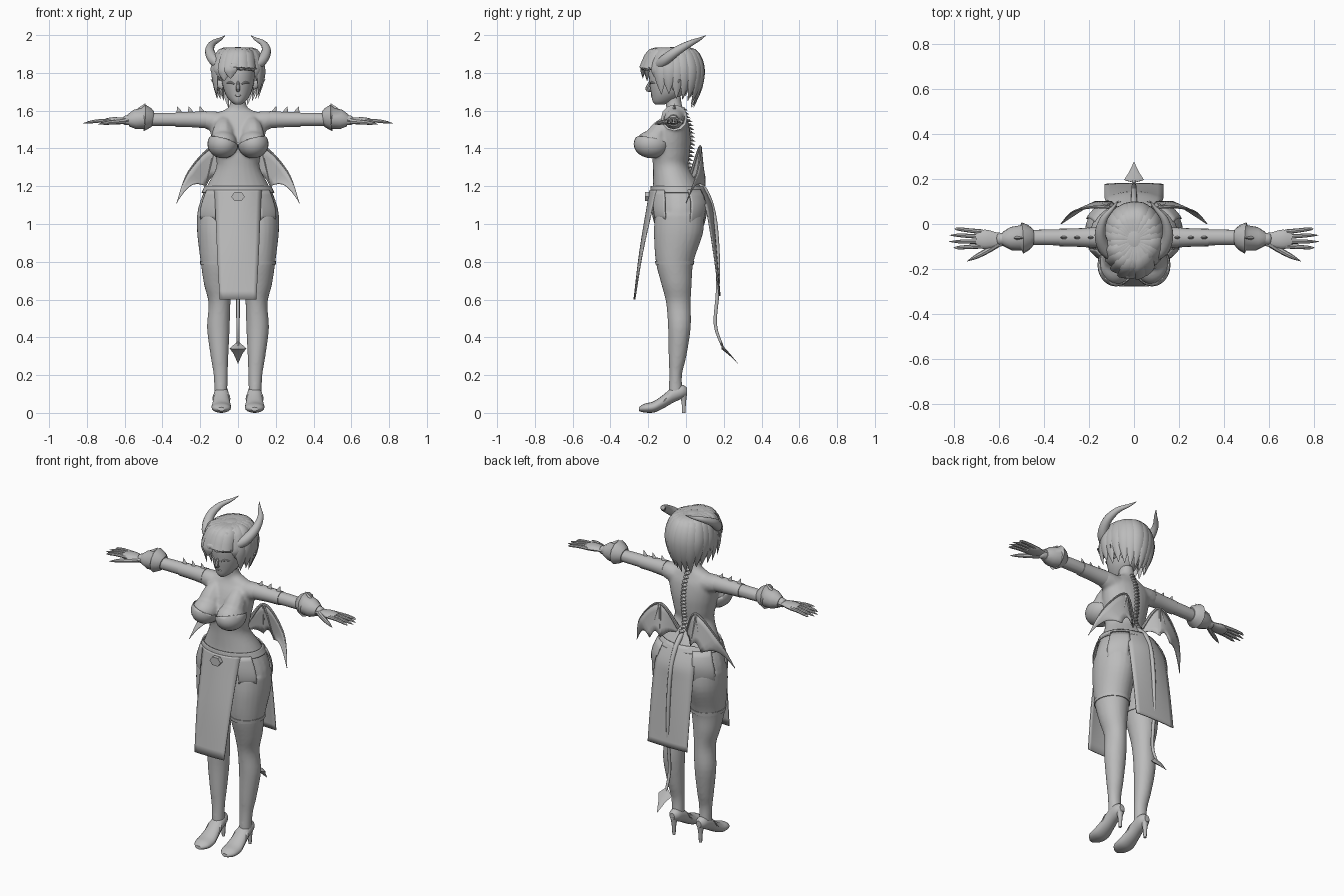
import bpy, bmesh, math, random
from mathutils import Vector, Matrix

if "Cube" in bpy.data.objects:
    bpy.data.objects.remove(bpy.data.objects["Cube"])
random.seed(4)

grey = bpy.data.materials.new("plain grey")
grey.use_nodes = True
grey.diffuse_color = (0.5, 0.5, 0.5, 1)
grey.node_tree.nodes["Principled BSDF"].inputs["Base Color"].default_value = (0.5, 0.5, 0.5, 1)


def finish(bm, name, mirror=False, thick=0):
    bmesh.ops.remove_doubles(bm, verts=bm.verts, dist=0.0001)
    bmesh.ops.recalc_face_normals(bm, faces=bm.faces)
    for f in bm.faces:
        f.smooth = True
    for e in bm.edges:
        e.smooth = e.calc_face_angle(0) < 0.75
    mesh = bpy.data.meshes.new(name)
    bm.to_mesh(mesh)
    bm.free()
    mesh.materials.append(grey)
    ob = bpy.data.objects.new(name, mesh)
    bpy.context.scene.collection.objects.link(ob)
    if thick:
        mod = ob.modifiers.new("thickness", "SOLIDIFY")
        mod.thickness, mod.offset = thick, 0
    if mirror:
        ob.modifiers.new("mirror", "MIRROR")
    return ob


def spline(rows, k=4):
    ext = [rows[0]] + list(rows) + [rows[-1]]
    out = []
    for quad in zip(ext, ext[1:], ext[2:], ext[3:]):
        for i in range(k):
            t = i / k
            out.append(tuple(q + t / 2 * (r - p + t * (2*p - 5*q + 4*r - s + t * (3*(q - r) + s - p)))
                             for p, q, r, s in zip(*quad)))
    return out + [tuple(rows[-1])]


def loft(bm, rings, n=16):
    loops = []
    for c, u, v in rings:
        turn = [2 * math.pi * i / n for i in range(n)]
        loops.append([bm.verts.new(c + u * math.cos(a) + v * math.sin(a)) for a in turn])
    for a, b in zip(loops, loops[1:]):
        for i in range(n):
            j = (i + 1) % n
            bm.faces.new((a[i], a[j], b[j], b[i]))
    bm.faces.new(loops[0])
    bm.faces.new(loops[-1])


def stack(bm, rows, s=1, n=24):
    # horizontal ellipses: z, x, y, x radius, y radius
    loft(bm, [(Vector((x * s, y, z)), Vector((rx, 0, 0)), Vector((0, ry, 0)))
              for z, x, y, rx, ry in rows], n)


def tube(bm, rows, side, flat=1, n=10, k=4):
    # round or flattened limb along x, y, z, radius
    rows = spline(rows, k)
    pts = [Vector(r[:3]) for r in rows]
    rings = []
    for i, p in enumerate(pts):
        t = (pts[min(i + 1, len(pts) - 1)] - pts[max(i - 1, 0)]).normalized()
        u = Vector(side)
        u = (u - t * u.dot(t)).normalized()
        r = max(rows[i][3], 0.001)
        rings.append((p, u * r, u.cross(t) * r * flat))
    loft(bm, rings, n)


def ball(bm, centre, size, n=24):
    m = Matrix.Translation(centre) @ Matrix.Diagonal((*size, 1))
    bmesh.ops.create_uvsphere(bm, u_segments=n, v_segments=n // 2, radius=1, matrix=m)


def cut(bm, point, normal):
    bmesh.ops.bisect_plane(bm, geom=bm.verts[:] + bm.edges[:] + bm.faces[:],
                           plane_co=point, plane_no=normal, clear_outer=True)


def grid(bm, rows):
    vs = [[bm.verts.new(p) for p in row] for row in rows]
    for a, b in zip(vs, vs[1:]):
        for i in range(len(a) - 1):
            bm.faces.new((a[i], a[i + 1], b[i + 1], b[i]))


X, Y, Z = (1, 0, 0), (0, 1, 0), (0, 0, 1)

# Body: overlapping lofts fused into one skin
torso = spline([(.93, 0, -.04, .12, .09), (.98, 0, -.035, .19, .125), (1.05, 0, -.035, .215, .145),
                (1.12, 0, -.035, .2, .15), (1.2, 0, -.05, .165, .125), (1.3, 0, -.08, .115, .095),
                (1.37, 0, -.08, .122, .1), (1.45, 0, -.075, .14, .1), (1.53, 0, -.065, .15, .08),
                (1.58, 0, -.06, .12, .055), (1.61, 0, -.06, .06, .045), (1.64, 0, -.065, .042, .042),
                (1.7, 0, -.07, .04, .04)])
leg = spline([(1.05, .105, -.035, .112, .13), (.95, .11, -.04, .106, .13), (.8, .105, -.06, .093, .1),
              (.68, .105, -.05, .075, .08), (.58, .098, -.04, .058, .065), (.45, .104, -.035, .06, .06),
              (.3, .098, -.045, .047, .047), (.2, .092, -.055, .037, .034), (.1, .09, -.055, .034, .038)])
bm = bmesh.new()
stack(bm, torso)
for s in (1, -1):
    stack(bm, leg, s)
    ball(bm, (s * .08, -.18, 1.425), (.076, .089, .07))
    tube(bm, [(s * .07, -.08, 1.55, .035), (s * .078, -.13, 1.5, .055), (s * .08, -.165, 1.44, .066)], X)
    tube(bm, [(s * .06, -.06, 1.53, .06), (s * .15, -.06, 1.548, .05), (s * .22, -.06, 1.553, .038),
              (s * .45, -.06, 1.553, .035), (s * .61, -.068, 1.548, .026)], Y, n=16)
body = finish(bm, "body")
mod = body.modifiers.new("fuse", "REMESH")
mod.mode, mod.voxel_size, mod.use_smooth_shade = "VOXEL", 0.009, True
mod = body.modifiers.new("soften", "SMOOTH")
mod.iterations = 4

# Head, with nose, lips, eyelids and pointed ears
bm = bmesh.new()
stack(bm, spline([(1.632, 0, -.14, .015, .022), (1.65, 0, -.122, .04, .055), (1.69, 0, -.1, .068, .085),
                  (1.75, 0, -.088, .085, .106), (1.82, 0, -.08, .09, .115), (1.9, 0, -.07, .07, .09),
                  (1.93, 0, -.07, .02, .03)]))
tube(bm, [(0, -.185, 1.76, .006), (0, -.205, 1.715, .011), (0, -.18, 1.705, .006)], X, n=8)
ball(bm, (0, -.178, 1.68), (.018, .008, .006), 12)
for s in (1, -1):
    tube(bm, [(s * .018, -.19, 1.74, .003), (s * .04, -.182, 1.75, .006), (s * .062, -.166, 1.745, .002)], Z, n=6)
    tube(bm, [(s * .075, -.07, 1.73, .022), (s * .11, -.055, 1.745, .018), (s * .145, -.03, 1.765, .001)], Z, .4)
finish(bm, "head")

# Hair: a cap and overlapping tapered locks
bm = bmesh.new()
ball(bm, (0, -.065, 1.81), (.122, .148, .128))
cut(bm, (0, -.13, 1.81), (0, -.7, -1))
finish(bm, "hair_cap")
bm = bmesh.new()
for tier, count in enumerate((22, 16)):
    for i in range(count):
        a = 2 * math.pi * (i + tier / 2) / count - math.pi
        front = abs(a) < 0.95
        back = (1 - math.cos(a)) / 2
        low = (1.76 if a < 0.1 else 1.81) if front else 1.71 - .09 * back
        low += random.uniform(-.015, .02) + tier * .05
        grow = 1 - tier * .03 + random.uniform(-.02, .03)
        rows = []
        for reach, z, r in ((.2, 1.93, .012), (.72, 1.915, .034), (.98, 1.83, .036),
                            (1.0 - .08 * back, (1.83 + low) / 2, .028), (1.0 - .32 * back, low, .001)):
            b = a - (.3 * reach if front else 0)
            rows.append((math.sin(b) * .132 * reach * grow, -.07 - math.cos(b) * .162 * reach * grow, z, r))
        tube(bm, rows, (math.cos(a), math.sin(a), 0), .35, 8, 3)
finish(bm, "hair_locks")

# Horns
bm = bmesh.new()
tube(bm, [(.07, -.15, 1.83, .027), (.125, -.115, 1.865, .029), (.15, -.05, 1.915, .025),
          (.135, .02, 1.955, .017), (.095, .07, 1.978, .009), (.068, .105, 1.998, .001)], (1, -.3, -.5), n=12)
finish(bm, "horns", True)

# Hands with slim pointed fingers
bm = bmesh.new()
tube(bm, [(.56, -.066, 1.547, .026), (.61, -.07, 1.549, .033), (.66, -.068, 1.548, .043),
          (.7, -.068, 1.545, .034)], Y, .42, 14)
for y0, y1, tip in ((-.035, -.022, .795), (-.056, -.05, .818), (-.078, -.078, .82), (-.098, -.105, .80)):
    tube(bm, [(.67, y0, 1.547, .011), (.73, (y0 + y1) / 2, 1.546, .0095),
              (.78, y1, 1.54, .0075), (tip, y1, 1.533, .001)], Z, n=8)
tube(bm, [(.6, -.085, 1.545, .016), (.65, -.118, 1.54, .013), (.7, -.145, 1.535, .01),
          (.74, -.165, 1.528, .001)], Z, n=8)
finish(bm, "hands", True)

# Upper arm bands with fins, and flared cuffs
bm = bmesh.new()
tube(bm, [(.17, -.06, 1.552, .046), (.25, -.06, 1.553, .041), (.33, -.06, 1.553, .039)], Y, n=18)
for x in (.19, .25, .31):
    tube(bm, [(x, -.06, 1.575, .022), (x + .004, -.06, 1.6, .011), (x + .012, -.06, 1.622, .001)], X, .5, 8)
finish(bm, "arm_bands", True)
bm = bmesh.new()
tube(bm, [(.45, -.06, 1.555, .04), (.468, -.06, 1.558, .056), (.495, -.062, 1.562, .07), (.5, -.062, 1.56, .056),
          (.545, -.065, 1.553, .052), (.58, -.066, 1.548, .032)], Y, n=12, k=1)
tube(bm, [(.515, -.062, 1.6, .022), (.49, -.062, 1.638, .001)], X, .5, 6, 1)
finish(bm, "cuffs", True)

# Bust cups
bm = bmesh.new()
ball(bm, (.08, -.182, 1.424), (.08, .093, .074))
cut(bm, (.08, -.18, 1.435), (-.3, .25, 1))
finish(bm, "bust_cups", True, .004)

# Spine of small ridged vertebrae
bm = bmesh.new()
for i in range(20):
    z = 1.22 + i * .0205
    c = min(torso, key=lambda r: abs(r[0] - z))
    y = c[2] + c[4]
    ball(bm, (0, y, z), (.018, .012, .009), 8)
    tube(bm, [(0, y, z, .009), (0, y + .024, z - .008, .001)], X, 1, 6, 1)
finish(bm, "spine_ridges")

# Wings: scalloped membranes with finger bones
bm = bmesh.new()
lead = spline([(.03, .03, 1.27), (.12, .075, 1.41), (.26, .06, 1.28), (.325, 0, 1.11)], 7)
cusps = [Vector(p) for p in ((.03, .03, 1.24), (.1, .1, 1.22), (.17, .1, 1.2), (.325, 0, 1.11))]
trail = []
for a, b, sag in zip(cusps, cusps[1:], (.02, .04, .05)):
    trail += [a.lerp(b, i / 7) + Vector((0, 0, sag * math.sin(math.pi * i / 7))) for i in range(7)]
trail.append(cusps[-1])
grid(bm, [[Vector(p).lerp(q, i / 4) for i in range(5)] for p, q in zip(lead, trail)])
finish(bm, "wing_membranes", True, .005)
bm = bmesh.new()
tube(bm, [(*p, .011 * (1 - i / 22)) for i, p in enumerate(lead)], Y, n=8, k=1)
for c in cusps[1:3]:
    tube(bm, [(*lead[7], .008), (*c, .002)], Y, n=6, k=2)
finish(bm, "wing_bones", True)


def hip_shell(bm, a0, a1, z0, z1, off, m):
    # strip hugging the hips between two angles and heights
    rows = []
    for j in range(7):
        z = z0 + (z1 - z0) * j / 6
        i = max(k for k, r in enumerate(torso[:-1]) if r[0] <= z)
        p, q = torso[i], torso[i + 1]
        t = (z - p[0]) / (q[0] - p[0])
        y, rx, ry = (p[k] + (q[k] - p[k]) * t for k in (2, 3, 4))
        angles = [math.radians(a0 + (a1 - a0) * k / m) for k in range(m + 1)]
        rows.append([((rx + off) * math.cos(a), y + (ry + off) * math.sin(a), z) for a in angles])
    grid(bm, rows)


# Belt, buckle and hip flaps
bm = bmesh.new()
hip_shell(bm, 0, 360, 1.165, 1.2, .008, 40)
finish(bm, "belt", False, .008)
bm = bmesh.new()
loft(bm, [(Vector((0, y, 1.145)), Vector((.036, 0, 0)), Vector((0, 0, .028))) for y in (-.218, -.195)], 6)
finish(bm, "buckle")
bm = bmesh.new()
hip_shell(bm, -58, -28, 1.02, 1.18, .012, 8)
hip_shell(bm, 22, 58, .98, 1.18, .012, 8)
finish(bm, "hip_flaps", True, .006)


# Long front and back cloths
def cloth(name, rows):
    bm = bmesh.new()
    steps = [i / 5 - 1 for i in range(11)]
    grid(bm, [[(w * t, y + bend * t * t, z) for t in steps] for z, y, w, bend in spline(rows)])
    finish(bm, name, False, .006)


cloth("front_cloth", [(1.18, -.19, .125, .035), (1.1, -.204, .12, .03), (.85, -.245, .11, .015), (.6, -.275, .097, .004)])
cloth("back_cloth", [(1.2, .088, .1, -.03), (1.1, .135, .125, -.035), (1.0, .147, .13, -.025),
                     (.8, .165, .13, -.012), (.62, .18, .13, -.005)])

# Tail with a flat arrow tip
bm = bmesh.new()
tube(bm, [(0, .02, 1.26, .016), (0, .1, 1.18, .014), (0, .148, 1.05, .012), (0, .168, .85, .011),
          (0, .168, .65, .01), (0, .155, .47, .009), (0, .19, .36, .007)], X)
tube(bm, [(0, .185, .375, .006), (0, .196, .342, .044), (0, .23, .31, .022), (0, .275, .262, .001)], X, .2, 8, 1)
finish(bm, "tail")

# Stocking tops
bm = bmesh.new()
stack(bm, [(.805, .105, -.06, .097, .104), (.785, .105, -.06, .095, .102)])
finish(bm, "stocking_bands", True)

# Heeled shoes with an instep strap
bm = bmesh.new()
shoe = spline([(.006, .112, .016, .02), (-.02, .112, .034, .036), (-.07, .095, .04, .042), (-.12, .06, .045, .036),
               (-.17, .032, .052, .03), (-.22, .025, .046, .023), (-.25, .02, .018, .01)])
loft(bm, [(Vector((.088, y, z)), Vector((rx, 0, 0)), Vector((0, 0, rz))) for y, z, rx, rz in shoe], 16)
tube(bm, [(.088, -.016, .105, .024), (.088, -.012, .06, .013), (.088, -.012, 0, .009)], X)
finish(bm, "shoes", True)
bm = bmesh.new()
loft(bm, [(Vector((.088, y, z)), Vector((.047, 0, 0)), Vector((0, .022, .042)))
          for y, z in ((-.1, .08), (-.113, .071))], 16)
finish(bm, "shoe_straps", True)
